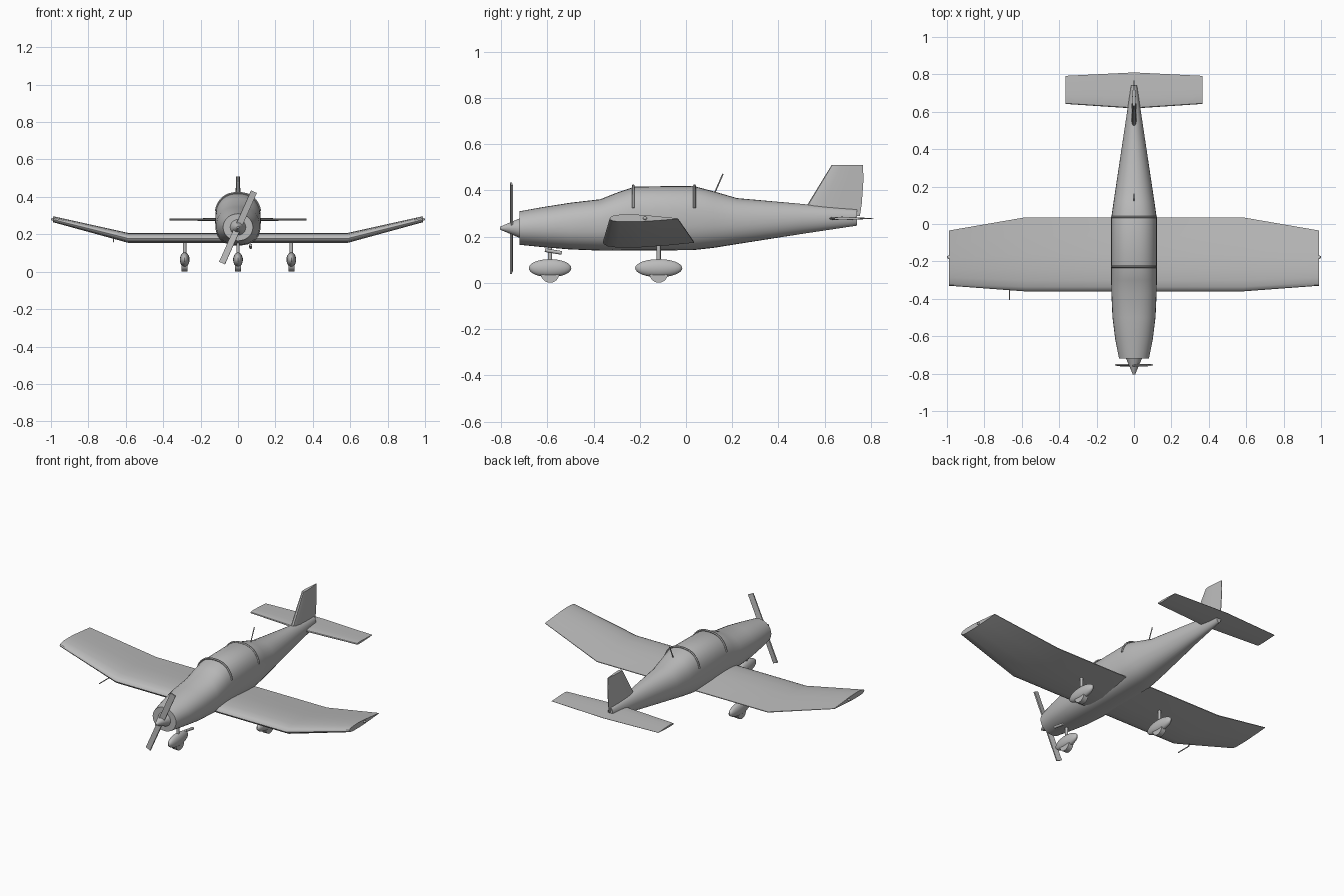
import bpy, bmesh, math
from mathutils import Vector, Matrix

if "Cube" in bpy.data.objects:
    bpy.data.objects.remove(bpy.data.objects["Cube"], do_unlink=True)

grey = bpy.data.materials.new("plain grey")
grey.use_nodes = True
grey.diffuse_color = (0.5, 0.5, 0.5, 1)
grey.node_tree.nodes["Principled BSDF"].inputs["Base Color"].default_value = (0.5, 0.5, 0.5, 1)
parts = []


def finish(name, bm):
    bmesh.ops.recalc_face_normals(bm, faces=bm.faces)
    mesh = bpy.data.meshes.new(name)
    bm.to_mesh(mesh)
    bm.free()
    mesh.materials.append(grey)
    obj = bpy.data.objects.new(name, mesh)
    bpy.context.collection.objects.link(obj)
    parts.append(obj)
    return obj


def loft(name, sections):
    """Skin a row of equal closed sections and cap both ends."""
    bm = bmesh.new()
    rings = [[bm.verts.new(p) for p in s] for s in sections]
    n = len(rings[0])
    for a, b in zip(rings, rings[1:]):
        for i in range(n):
            j = (i + 1) % n
            bm.faces.new((a[i], a[j], b[j], b[i]))
    bm.faces.new(rings[0])
    bm.faces.new(rings[-1])
    return finish(name, bm)


def rod(name, start, end, r1, r2=None, sides=16):
    a, b = Vector(start), Vector(end)
    turn = (b - a).to_track_quat('Z', 'Y').to_matrix().to_4x4()
    bm = bmesh.new()
    bmesh.ops.create_cone(bm, cap_ends=True, segments=sides, radius1=r1,
                          radius2=r1 if r2 is None else r2, depth=(b - a).length,
                          matrix=Matrix.Translation((a + b) / 2) @ turn)
    return finish(name, bm)


def ellipsoid(name, centre, size):
    bm = bmesh.new()
    bmesh.ops.create_uvsphere(bm, u_segments=24, v_segments=16, radius=1,
                              matrix=Matrix.Translation(centre) @ Matrix.Diagonal((*size, 1)))
    return finish(name, bm)


def box(name, size, matrix):
    bm = bmesh.new()
    bmesh.ops.create_cube(bm, size=1, matrix=matrix @ Matrix.Diagonal((*size, 1)))
    return finish(name, bm)


def hull_point(t, y, low, high, half, power):
    c, s = math.cos(t), math.sin(t)
    x = math.copysign(abs(c) ** (2 / power), c) * half
    z = math.copysign(abs(s) ** (2 / power), s) * (high - low) / 2
    return Vector((x, y, (low + high) / 2 + z))


# Fuselage: y, bottom, top, half width, squareness
stations = [
    (-0.72, 0.165, 0.31, 0.08, 2), (-0.62, 0.155, 0.328, 0.1, 2.1),
    (-0.5, 0.145, 0.347, 0.115, 2.3), (-0.37, 0.14, 0.362, 0.121, 2.4),
    (-0.3, 0.14, 0.39, 0.122, 2.4), (-0.22, 0.14, 0.417, 0.122, 2.4),
    (0.03, 0.142, 0.42, 0.122, 2.4), (0.12, 0.152, 0.396, 0.109, 2.3),
    (0.22, 0.168, 0.367, 0.094, 2.2), (0.5, 0.212, 0.342, 0.052, 2),
    (0.74, 0.248, 0.318, 0.016, 2),
]
loft("fuselage", [[hull_point(math.tau * i / 32, *s) for i in range(32)] for s in stations])

# Canopy frames
for name, y in (("front_canopy_frame", -0.228), ("rear_canopy_frame", 0.037)):
    curve = bpy.data.curves.new(name, 'CURVE')
    curve.dimensions = '3D'
    curve.bevel_depth = 0.006
    curve.bevel_resolution = 1
    curve.use_fill_caps = True
    spline = curve.splines.new('POLY')
    spline.points.add(16)
    for i, p in enumerate(spline.points):
        t = 0.25 + (math.pi - 0.5) * i / 16
        p.co = (*hull_point(t, y, 0.14, 0.421, 0.122, 2.4), 1)
    curve.materials.append(grey)
    frame = bpy.data.objects.new(name, curve)
    bpy.context.collection.objects.link(frame)
    bpy.ops.object.select_all(action='DESELECT')
    frame.select_set(True)
    bpy.context.view_layer.objects.active = frame
    bpy.ops.object.convert(target='MESH')
    parts.append(bpy.context.view_layer.objects.active)

# Wing section: chord fraction, height in thicknesses
upper = [(0, 0), (0.015, 0.22), (0.06, 0.4), (0.15, 0.52), (0.3, 0.56), (0.5, 0.47), (0.75, 0.24), (1, 0.02)]
lower = [(1, -0.06), (0.7, -0.28), (0.4, -0.44), (0.15, -0.44), (0.05, -0.34), (0.01, -0.16)]
fin_half = [(0.02, 0.3), (0.12, 0.47), (0.3, 0.5), (0.6, 0.35), (1, 0.06)]
symmetric = [(0, 0)] + fin_half + [(c, -h) for c, h in reversed(fin_half)]


def span(name, profile, rows):
    """Loft x, front y, back y, z, thickness rows, mirrored across the middle."""
    full = [(-r[0], *r[1:]) for r in reversed(rows)] + rows
    loft(name, [[(x, a + (b - a) * c, z + h * t) for c, h in profile]
                for x, a, b, z, t in full])


span("wing", upper + lower, [(0.585, -0.36, 0.035, 0.177, 0.053), (0.99, -0.33, -0.035, 0.279, 0.032)])
span("tailplane", symmetric, [(0.005, 0.618, 0.81, 0.279, 0.015), (0.365, 0.642, 0.792, 0.279, 0.012)])

# Fin
fin_rows = [(0.29, 0.49, 0.752, 0.03), (0.34, 0.526, 0.76, 0.028),
            (0.45, 0.593, 0.768, 0.024), (0.51, 0.63, 0.765, 0.02)]
loft("fin", [[(h * t, a + (b - a) * c, z) for c, h in symmetric] for z, a, b, t in fin_rows])

# Spinner and two-blade propeller
hub = Vector((0, -0.755, 0.237))
rod("spinner", (0, -0.72, hub.z), (0, -0.805, hub.z), 0.042, 0.006, 24)
for name, turn in (("upper_blade", 0), ("lower_blade", math.pi)):
    m = (Matrix.Translation(hub) @ Matrix.Rotation(0.42 + turn, 4, 'Y')
         @ Matrix.Translation((0, 0, 0.107)) @ Matrix.Rotation(0.15, 4, 'Z'))
    box(name, (0.034, 0.008, 0.204), m)

# Landing gear
for name, x, y, length, top in (("nose", 0, -0.588, 0.092, 0.16),
                                ("left", 0.285, -0.118, 0.102, 0.165),
                                ("right", -0.285, -0.118, 0.102, 0.165)):
    ellipsoid(name + "_wheel_fairing", (x, y, 0.064), (0.026, length, 0.039))
    rod(name + "_wheel", (x - 0.016, y, 0.041), (x + 0.016, y, 0.041), 0.04, sides=24)
    rod(name + "_strut", (x, y, 0.08), (x, y, top), 0.009)

# Small fittings
rod("exhaust_pipe", (0.068, -0.61, 0.142), (0.068, -0.537, 0.13), 0.008)
rod("antenna", (0, 0.122, 0.385), (0, 0.16, 0.472), 0.003, sides=8)
rod("airspeed_tube", (-0.665, -0.405, 0.16), (-0.665, -0.31, 0.16), 0.003, sides=8)
rod("airspeed_tube_mount", (-0.665, -0.315, 0.158), (-0.665, -0.315, 0.19), 0.003, sides=8)
for side in (-1, 1):
    ellipsoid("left_tip_light" if side > 0 else "right_tip_light",
              (side * 0.99, -0.177, 0.28), (0.01, 0.009, 0.007))

# Smooth shading with sharp edges kept
bpy.ops.object.select_all(action='DESELECT')
for obj in parts:
    obj.select_set(True)
bpy.context.view_layer.objects.active = parts[0]
bpy.ops.object.shade_smooth_by_angle(angle=math.radians(35))
